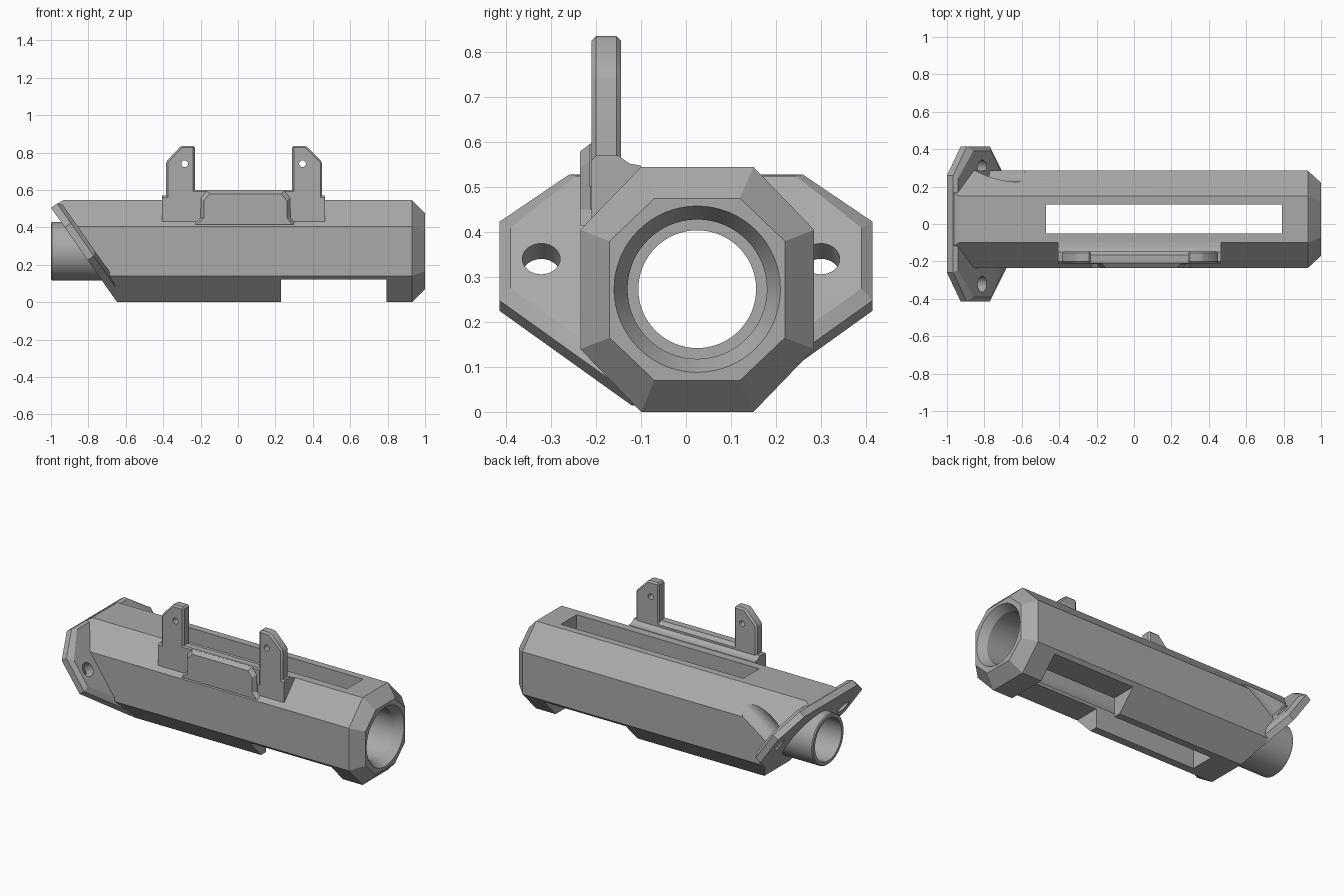
import bpy, bmesh, math
from mathutils import Vector

if "Cube" in bpy.data.objects:
    bpy.data.objects.remove(bpy.data.objects["Cube"], do_unlink=True)

grey = bpy.data.materials.new("machined grey")
grey.use_nodes = True
tone = (0.4, 0.4, 0.4, 1)
grey.diffuse_color = tone
grey.node_tree.nodes["Principled BSDF"].inputs["Base Color"].default_value = tone

AXIS_Y, AXIS_Z = 0.025, 0.273      # centre of the bore
NORMAL = Vector((1, 0, 0.7)).normalized()   # inward normal of the raked end


def loft(name, rings, planes=(), bevel=0):
    """Skin equal-length rings, cap the ends, then trim and bevel."""
    bm = bmesh.new()
    vs = [[bm.verts.new(p) for p in ring] for ring in rings]
    n = len(vs[0])
    for a, b in zip(vs, vs[1:]):
        for i in range(n):
            j = (i + 1) % n
            bm.faces.new((a[i], a[j], b[j], b[i]))
    bm.faces.new(vs[0][::-1])
    bm.faces.new(vs[-1])
    for point, normal in planes:
        bmesh.ops.bisect_plane(bm, geom=bm.verts[:] + bm.edges[:] + bm.faces[:],
                               plane_co=point, plane_no=normal, clear_outer=True)
        bmesh.ops.holes_fill(bm, edges=[e for e in bm.edges if e.is_boundary])
    if bevel:
        bmesh.ops.bevel(bm, geom=bm.edges[:], offset=bevel, segments=1,
                        affect='EDGES', clamp_overlap=True)
    bmesh.ops.recalc_face_normals(bm, faces=bm.faces)
    mesh = bpy.data.meshes.new(name)
    bm.to_mesh(mesh)
    bm.free()
    mesh.materials.append(grey)
    ob = bpy.data.objects.new(name, mesh)
    bpy.context.scene.collection.objects.link(ob)
    return ob


def along_x(name, profile, x0, x1, **kw):
    return loft(name, [[(x, y, z) for y, z in profile] for x in (x0, x1)], **kw)


def along_y(name, profile, y0, y1, **kw):
    return loft(name, [[(x, y, z) for x, z in profile] for y in (y0, y1)], **kw)


def box(name, x0, x1, y0, y1, z0, z1):
    return along_x(name, [(y0, z0), (y1, z0), (y1, z1), (y0, z1)], x0, x1)


def turned(name, stations, sides=64):
    """Round solid about the bore axis from (x, radius) pairs."""
    angles = [2 * math.pi * i / sides for i in range(sides)]
    return loft(name, [[(x, AXIS_Y + r * math.cos(a), AXIS_Z + r * math.sin(a))
                        for a in angles] for x, r in stations])


def rod(name, start, direction, radius, length, sides=32):
    """Round solid from a start point along any direction."""
    d = Vector(direction).normalized()
    u = Vector((0, 1, 0)) if abs(d.y) < 0.5 else Vector((1, 0, 0))
    v = d.cross(u)
    rings = []
    for t in (0, length):
        c = Vector(start) + d * t
        rings.append([c + radius * (u * math.cos(a) + v * math.sin(a))
                      for a in (2 * math.pi * i / sides for i in range(sides))])
    return loft(name, rings)


def cut(target, cutter):
    cutter.hide_render = True
    mod = target.modifiers.new("cut", 'BOOLEAN')
    mod.operation = 'DIFFERENCE'
    mod.solver = 'EXACT'
    mod.object = cutter
    bpy.context.view_layer.objects.active = target
    bpy.ops.object.modifier_apply(modifier=mod.name)
    bpy.data.objects.remove(cutter, do_unlink=True)


def octagon(x, y0, y1, z0, z1, cy, cz):
    return [(x, y0 + cy, z0), (x, y1 - cy, z0), (x, y1, z0 + cz), (x, y1, z1 - cz),
            (x, y1 - cy, z1), (x, y0 + cy, z1), (x, y0, z1 - cz), (x, y0, z0 + cz)]


def raked(y, z, depth=0):
    """Point on the raked end plane, pushed inward by depth."""
    return Vector((-1 + 0.7 * (0.505 - z), y, z)) + NORMAL * depth


def bore_cutter():
    return turned("bore_cutter", [(-1.3, 0.155), (0.95, 0.155), (1.01, 0.191)])


# Octagonal housing with a chamfered muzzle end and a raked rear end
housing = loft("housing",
               [octagon(-1.2, -0.235, 0.285, 0, 0.545, 0.135, 0.14),
                octagon(0.93, -0.235, 0.285, 0, 0.545, 0.135, 0.14),
                octagon(1.0, -0.17, 0.22, 0.07, 0.475, 0.1, 0.095)],
               planes=[((-1, 0, 0.505), -NORMAL),
                       ((-1, 0, 0.505), (-0.04, 0, 0.065))])
cut(housing, bore_cutter())
cut(housing, box("slot_cutter", -0.47, 0.79, -0.05, 0.105, -0.1, 0.7))
cut(housing, box("notch_cutter", 0.23, 0.795, -0.5, 0.5, -0.1, 0.12))

# Mounting flange lying on the raked end
outline = [(0.415, 0.225), (0.415, 0.40), (0.26, 0.505), (0.12, 0.014)]
inset = [(0.39, 0.24), (0.39, 0.375), (0.245, 0.49), (0.12, 0.05)]


def flange_ring(half, depth):
    right = [half[3], half[0], half[1], half[2]]
    left = [(-y, z) for y, z in reversed(right)]
    return [raked(y, z, depth) for y, z in right + left]


flange = loft("flange", [flange_ring(outline, 0), flange_ring(outline, 0.04),
                         flange_ring(inset, 0.06)])
cut(flange, bore_cutter())
for y in (-0.322, 0.3):
    seat = raked(y, 0.306)
    cut(flange, rod("bolt_cutter", seat - NORMAL * 0.1, NORMAL, 0.042, 0.3))
# Tool clearance scoop in the back of the housing
cut(housing, rod("scoop_cutter", raked(0.3, 0.306, 0.06), NORMAL, 0.075, 0.5))

# Rear pipe
pipe = turned("rear_pipe", [(-1.0, 0.15), (-0.994, 0.156), (-0.55, 0.156)])
cut(pipe, turned("pipe_cutter", [(-1.1, 0.131), (-0.4, 0.131)]))

# Bracket base filling the front upper facet
base = along_x("bracket_base",
               [(-0.21, 0.428), (-0.21, 0.56), (-0.2, 0.57), (-0.15, 0.57),
                (-0.125, 0.552), (-0.1, 0.548), (-0.1, 0.52), (-0.15, 0.45)],
               -0.405, 0.465)
# Rail between the lugs
rail = along_x("bracket_rail", [(-0.215, 0.5), (-0.215, 0.593), (-0.208, 0.6),
                                (-0.165, 0.6), (-0.145, 0.58), (-0.145, 0.5)],
               -0.24, 0.3)
# Raised front panel with a flared foot and clipped top corners
panel = loft("bracket_panel",
             [[(x, y, z) for x, z in
               [(-0.24 + g, 0.415), (0.31 - g, 0.415), (0.28 - g, 0.45), (0.28 - g, 0.56 - g),
                (0.25 - g, 0.597 - g), (-0.17 + g, 0.597 - g), (-0.2 + g, 0.56 - g),
                (-0.2 + g, 0.45)]]
              for y, g in ((-0.2, 0), (-0.212, 0), (-0.236, 0.018))])

# Two upright lugs with pin holes, clipped on their outer corners
lugs = []
for name, inner, outer, shoulder, pin in (("lug_right", -0.23, -0.385, -0.305, -0.285),
                                          ("lug_left", 0.29, 0.45, 0.365, 0.345)):
    lug = along_y(name, [(inner, 0.5), (outer, 0.5), (outer, 0.75),
                         (shoulder, 0.836), (inner, 0.836)],
                  -0.21, -0.145, bevel=0.01)
    cut(lug, rod("pin_cutter", (pin, -0.3, 0.74), (0, 1, 0), 0.018, 0.3))
    lugs.append(lug)

# Smooth the round surfaces, keep the facets crisp
bpy.ops.object.select_all(action='DESELECT')
for ob in [housing, flange, pipe, base, rail, panel] + lugs:
    ob.select_set(True)
    bpy.context.view_layer.objects.active = ob
bpy.ops.object.shade_smooth_by_angle(angle=math.radians(25))
